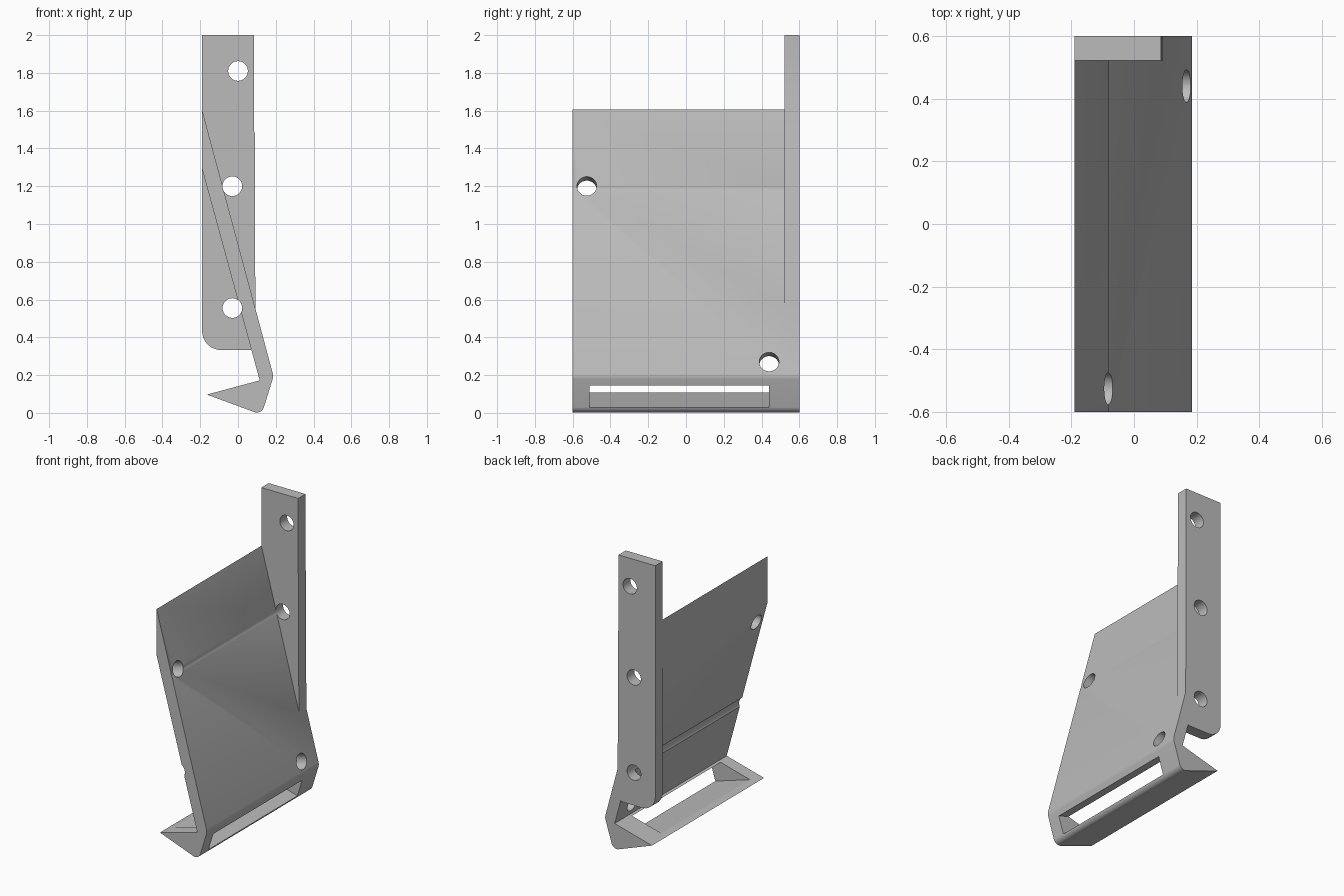
import bpy
import bmesh
import math
from mathutils import Matrix, Vector

old = bpy.data.objects.get("Cube")
if old:
    bpy.data.objects.remove(old, do_unlink=True)

grey = bpy.data.materials.new("plain grey")
grey.use_nodes = True
COLOUR = (0.5, 0.5, 0.5, 1)
grey.diffuse_color = COLOUR
grey.node_tree.nodes["Principled BSDF"].inputs["Base Color"].default_value = COLOUR


def add_object(name, bm):
    bmesh.ops.recalc_face_normals(bm, faces=bm.faces)
    mesh = bpy.data.meshes.new(name)
    bm.to_mesh(mesh)
    bm.free()
    mesh.materials.append(grey)
    obj = bpy.data.objects.new(name, mesh)
    bpy.context.collection.objects.link(obj)
    return obj


def rounded(corners, steps=8):
    """Turn (x, z, radius) corners into an outline with true arcs."""
    outline = []
    for i, (x, z, r) in enumerate(corners):
        p = Vector((x, z))
        if r == 0:
            outline.append(p)
            continue
        a = (Vector(corners[i - 1][:2]) - p).normalized()
        b = (Vector(corners[(i + 1) % len(corners)][:2]) - p).normalized()
        half = a.angle(b) / 2
        centre = p + (a + b).normalized() * (r / math.sin(half))
        start = p + a * (r / math.tan(half)) - centre
        end = p + b * (r / math.tan(half)) - centre
        for k in range(steps + 1):
            t = k / steps
            outline.append(centre + (start * (1 - t) + end * t).normalized() * r)
    return outline


def extrude_profile(name, corners, y0, y1):
    bm = bmesh.new()
    face = bm.faces.new([bm.verts.new((p.x, y0, p.y)) for p in rounded(corners)])
    side = bmesh.ops.extrude_face_region(bm, geom=[face])["geom"]
    bmesh.ops.translate(bm, vec=(0, y1 - y0, 0),
                        verts=[v for v in side if isinstance(v, bmesh.types.BMVert)])
    return add_object(name, bm)


def drill(centre, axis, length, radius=0.052):
    bm = bmesh.new()
    turn = Vector((0, 0, 1)).rotation_difference(Vector(axis)).to_matrix().to_4x4()
    bmesh.ops.create_cone(bm, cap_ends=True, segments=40, radius1=radius, radius2=radius,
                          depth=length, matrix=Matrix.Translation(centre) @ turn)
    return add_object("drill", bm)


def combine(target, other, operation):
    mod = target.modifiers.new(operation.lower(), 'BOOLEAN')
    mod.operation = operation
    mod.solver = 'EXACT'
    mod.object = other
    bpy.context.view_layer.objects.active = target
    bpy.ops.object.modifier_apply(modifier=mod.name)
    bpy.data.objects.remove(other, do_unlink=True)


# Leaning plate with its hooked lip
bracket = extrude_profile("bracket", [
    (-0.19, 1.605, 0), (0.188, 0.194, 0.06), (0.125, -0.01, 0.04),
    (-0.165, 0.097, 0), (0.115, 0.172, 0), (-0.19, 1.29, 0)], -0.6, 0.6)

# Upright flange along the back end
flange = extrude_profile("flange", [
    (-0.19, 0.333, 0.1), (0.068, 0.333, 0), (0.1, 0.5, 0), (0.092, 0.552, 0),
    (0.092, 0.72, 0), (0.089, 0.73, 0), (0.089, 1.48, 0), (0.086, 1.49, 0),
    (0.086, 2, 0), (-0.19, 2, 0)], 0.522, 0.6)
combine(bracket, flange, 'UNION')

# Flange holes, whose drilling path also grazes the plate
for x, z in ((0, 1.81), (-0.03, 1.2), (-0.03, 0.555)):
    combine(bracket, drill((x, 0, z), (0, 1, 0), 1.4), 'DIFFERENCE')

# Two holes square to the plate
lean = math.radians(15)
for x, y, z in ((-0.083, -0.525, 1.2), (0.167, 0.44, 0.27)):
    combine(bracket, drill((x, y, z), (math.cos(lean), 0, math.sin(lean)), 0.3), 'DIFFERENCE')

# Long slot through the lip, rising inward
slot = extrude_profile("slot", [
    (0.233, 0.0, 0), (0.268, 0.115, 0), (-0.232, 0.267, 0), (-0.267, 0.152, 0)], -0.51, 0.44)
combine(bracket, slot, 'DIFFERENCE')

bpy.ops.object.select_all(action='DESELECT')
bracket.select_set(True)
bpy.context.view_layer.objects.active = bracket
bpy.ops.object.shade_smooth_by_angle(angle=math.radians(25))
